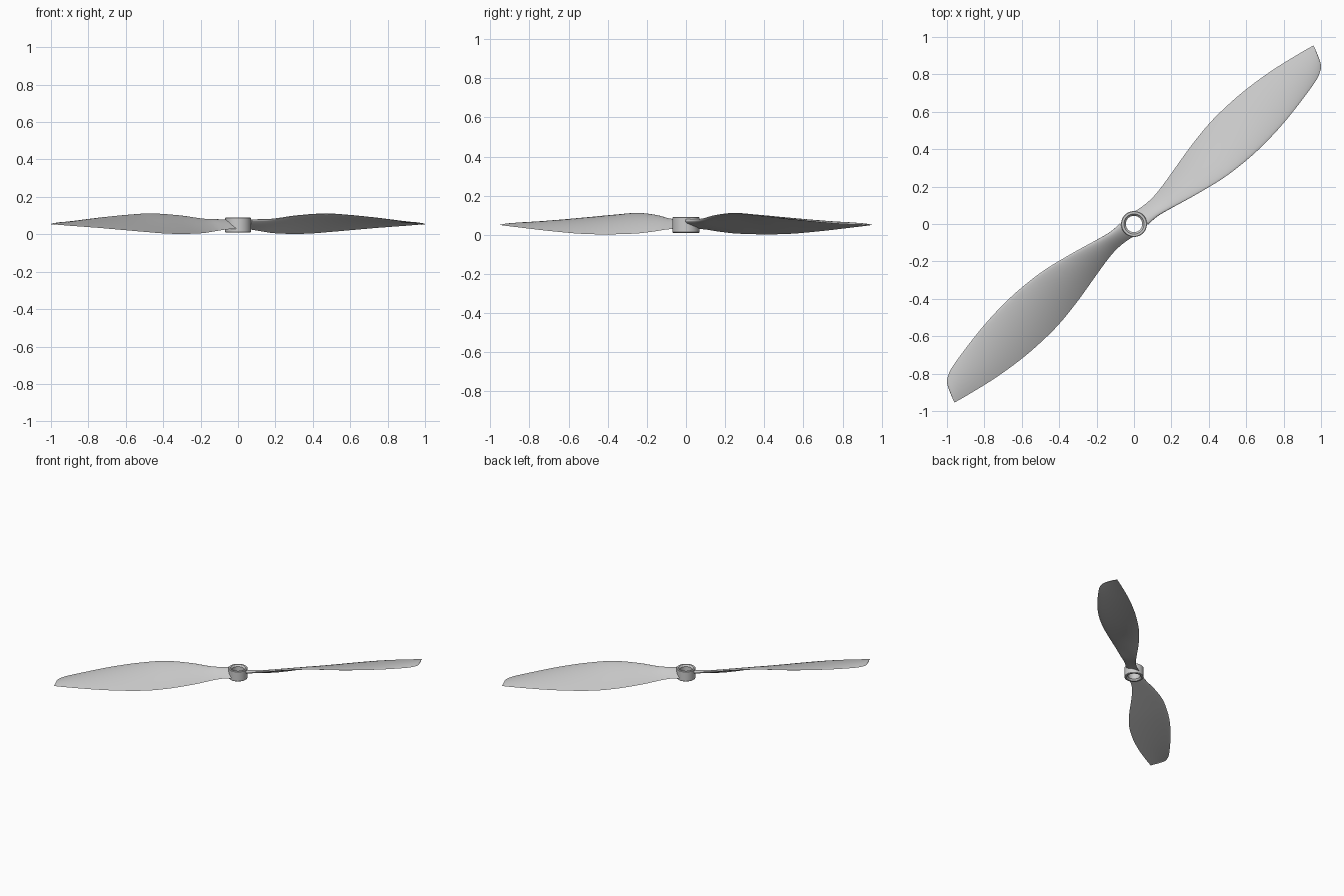
import bpy
import bmesh
import math
from mathutils import Vector, Matrix

default_cube = bpy.data.objects.get("Cube")
if default_cube:
    bpy.data.objects.remove(default_cube, do_unlink=True)

# Single plain grey plastic
grey = bpy.data.materials.new("light_grey")
grey.use_nodes = True
colour = (0.6, 0.6, 0.6, 1)
grey.diffuse_color = colour
shader = next(n for n in grey.node_tree.nodes if n.type == "BSDF_PRINCIPLED")
shader.inputs["Base Color"].default_value = colour


def finish(name, mesh_builder, edge_angle):
    """Turn a bmesh into a smooth shaded object with the grey material."""
    bmesh.ops.recalc_face_normals(mesh_builder, faces=mesh_builder.faces)
    mesh = bpy.data.meshes.new(name)
    mesh_builder.to_mesh(mesh)
    mesh_builder.free()
    mesh.materials.append(grey)
    obj = bpy.data.objects.new(name, mesh)
    bpy.context.collection.objects.link(obj)
    bpy.ops.object.select_all(action="DESELECT")
    obj.select_set(True)
    bpy.context.view_layer.objects.active = obj
    bpy.ops.object.shade_smooth_by_angle(angle=math.radians(edge_angle))
    return obj


def bridge(mesh_builder, loop_a, loop_b):
    """Join two closed rings of vertices with quads."""
    count = len(loop_a)
    for i in range(count):
        j = (i + 1) % count
        mesh_builder.faces.new((loop_a[i], loop_a[j], loop_b[j], loop_b[i]))


def smooth_path(points, steps):
    """Pass a smooth curve through points of any dimension."""
    result = []
    last = len(points) - 1
    for i in range(last):
        before, start = points[max(i - 1, 0)], points[i]
        end, after = points[i + 1], points[min(i + 2, last)]
        for step in range(steps):
            f = step / steps
            result.append([
                b + f * (c - a) / 2
                + f * f * (a - 2.5 * b + 2 * c - d / 2)
                + f ** 3 * (1.5 * (b - c) + (d - a) / 2)
                for a, b, c, d in zip(before, start, end, after)])
    result.append(list(points[last]))
    return result


# Blade stations: high edge (along, across, height),
# low edge (along, across, height), half thickness
STATIONS = [
    (.05, -.055, .072, .05, .045, .03, .014),
    (.12, -.06, .074, .12, .032, .026, .013),
    (.2, -.081, .08, .2, .031, .017, .011),
    (.32, -.116, .098, .32, .048, .006, .009),
    (.5, -.162, .11, .5, .078, .002, .008),
    (.66, -.184, .102, .66, .095, .005, .008),
    (.8, -.19, .092, .8, .095, .013, .007),
    (.95, -.184, .08, .95, .083, .023, .006),
    (1.1, -.167, .067, 1.12, .055, .035, .005),
    (1.22, -.148, .058, 1.29, .014, .046, .003),
    (1.27, -.132, .055, 1.33, .003, .049, .002),
    (1.308, -.106, .053, 1.345, -.001, .05, .002),
    (1.336, -.05, .051, 1.354, -.004, .05, .001),
]
CHORD_STEPS = 14


def blade_section(station):
    """Closed cambered aerofoil between the high and low edges."""
    high, low, half = Vector(station[:3]), Vector(station[3:6]), station[6]
    camber = 0.05 * (high - low).length
    upper, lower = [], []
    for i in range(CHORD_STEPS + 1):
        f = (1 - math.cos(math.pi * i / CHORD_STEPS)) / 2
        centre = high.lerp(low, f)
        centre.z += 4 * camber * f * (1 - f)
        # Rounded nose, slim tail
        bulge = half * 2.6 * math.sqrt(f) * (1 - f)
        upper.append(centre + Vector((0, 0, bulge)))
        if 0 < i < CHORD_STEPS:
            lower.append(centre - Vector((0, 0, bulge)))
    return upper + lower[::-1]


# Two twisted blades, half a turn apart
def make_blade(name, turn):
    bm = bmesh.new()
    rings = [[bm.verts.new(p) for p in blade_section(s)]
             for s in smooth_path(STATIONS, 4)]
    for inner, outer in zip(rings, rings[1:]):
        bridge(bm, inner, outer)
    bm.faces.new(rings[0])
    bm.faces.new(rings[-1])
    bm.transform(Matrix.Rotation(math.radians(turn), 4, "Z"))
    return finish(name, bm, 50)


make_blade("left_blade", 45)
make_blade("right_blade", 225)


# Hub: lathed sleeve with a countersunk bore
def make_hub(sides=48):
    profile = [(.066, .01), (.069, .013), (.069, .087), (.066, .09),
               (.054, .09), (.044, .078), (.044, .022), (.054, .01)]
    bm = bmesh.new()
    rings = []
    for k in range(sides):
        a = math.tau * k / sides
        rings.append([bm.verts.new((r * math.cos(a), r * math.sin(a), z))
                      for r, z in profile])
    for k in range(sides):
        bridge(bm, rings[k], rings[(k + 1) % sides])
    return finish("hub", bm, 30)


make_hub()
